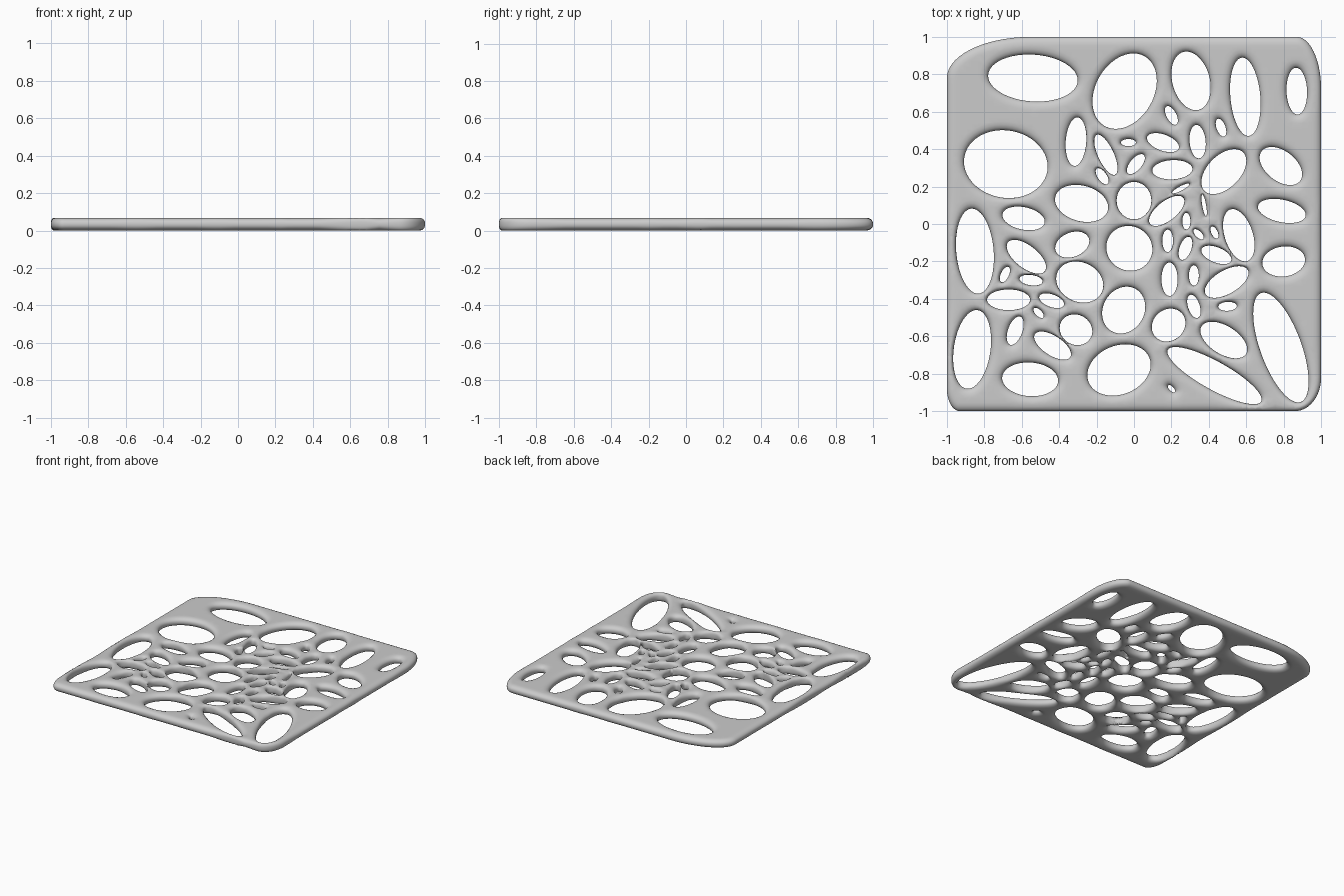
import bpy, bmesh, math
from mathutils import Vector
from mathutils.geometry import delaunay_2d_cdt

if "Cube" in bpy.data.objects:
    bpy.data.objects.remove(bpy.data.objects["Cube"])

H = 0.034          # half thickness
EDGE = 0.05        # widest edge rounding

# Wide openings: x, y, half length, half width, tilt in degrees
openings = [
    (-.54, .78, .24, .125, -4), (-.685, .32, .225, .18, -10), (-.05, .71, .215, .155, 60),
    (.305, .765, .16, .10, 105), (.595, .68, .21, .08, 95), (.87, .71, .125, .055, 92),
    (-.31, .44, .13, .055, 86), (-.28, .11, .145, .095, -15), (0, .125, .10, .093, 90),
    (-.025, -.13, .125, .118, -30), (.48, .28, .155, .105, 45), (.785, .31, .13, .08, -38),
    (.79, .07, .13, .06, -12), (.80, -.20, .115, .08, 8), (.56, -.06, .145, .075, 108),
    (-.85, -.145, .228, .10, 95), (-.865, -.67, .212, .098, 82), (-.59, .03, .115, .06, -12),
    (-.33, -.11, .095, .065, 22), (-.29, -.31, .13, .105, -25), (-.055, -.46, .13, .11, 60),
    (-.08, -.78, .175, .13, 22), (-.555, -.83, .15, .09, -4), (-.31, -.565, .09, .08, -30),
    (.185, -.54, .095, .083, 40), (.48, -.62, .14, .075, -32), (.43, -.81, .285, .075, -29),
    (.785, -.66, .31, .11, 110)]

# Small slots of one proportion: x, y, half length, tilt
SLOT_ASPECT = 0.48
slots = [
    (.20, .58, .055, 118), (.465, .515, .05, 110), (.34, .44, .09, 95), (.155, .435, .09, -20),
    (-.03, .435, .04, 0), (.01, .32, .065, 50), (-.15, .37, .135, 115), (-.17, .255, .05, -55),
    (.205, .29, .107, 3), (.25, .19, .075, 28), (.175, .07, .115, 38), (.375, .10, .095, 100),
    (.28, .015, .045, 90), (.345, -.055, .035, -45), (.43, -.045, .035, 115), (.18, -.09, .06, 90),
    (.275, -.13, .065, 70), (.44, -.165, .085, -22), (.19, -.295, .09, 90), (.32, -.275, .055, 90),
    (.32, -.44, .065, 108), (.50, -.44, .05, 3), (-.69, -.27, .045, 65), (-.55, -.30, .065, -8),
    (-.67, -.405, .115, 0), (-.44, -.41, .07, -20), (-.51, -.475, .035, -45), (-.635, -.57, .08, 70),
    (-.435, -.65, .115, -33), (.20, -.88, .025, -45), (.495, -.31, .13, 30), (-.575, -.175, .125, -38)]

# Corner radii (x, y) of the rim, keyed by side signs
corners = {(1, 1): (.13, .28), (-1, 1): (.45, .22), (-1, -1): (.07, .12), (1, -1): (.14, .18)}


def ellipse_dist(u, v, a, b):
    k0 = math.hypot(u / a, v / b)
    k1 = math.hypot(u / (a * a), v / (b * b)) + 1e-9
    return k0 * (k0 - 1) / k1


class Hole:
    def __init__(self, x, y, a, b, tilt):
        self.x, self.y, self.a, self.b = x, y, a, b
        self.c, self.s = math.cos(math.radians(tilt)), math.sin(math.radians(tilt))
        self.n = 48 if a > .1 else 28

    def dist(self, x, y):
        x, y = x - self.x, y - self.y
        return ellipse_dist(x * self.c + y * self.s, y * self.c - x * self.s, self.a, self.b)

    def loop(self):
        pts = []
        for i in range(self.n):
            t = math.tau * i / self.n
            u, v = self.a * math.cos(t), self.b * math.sin(t)
            pts.append((self.x + u * self.c - v * self.s, self.y + u * self.s + v * self.c))
        return pts


class Rim:
    def dist(self, x, y):
        rx, ry = corners[(1 if x > 0 else -1, 1 if y > 0 else -1)]
        u, v = abs(x) - 1 + rx, abs(y) - 1 + ry
        if u > 0 and v > 0:
            return -ellipse_dist(u, v, rx, ry)
        return min(1 - abs(x), 1 - abs(y))

    def loop(self):
        pts = []
        for k, ((sx, sy), (rx, ry)) in enumerate(corners.items()):
            for i in range(15):
                t = math.pi / 2 * (k + i / 14)
                pts.append((sx * (1 - rx) + rx * math.cos(t), sy * (1 - ry) + ry * math.sin(t)))
        out = []
        for p, q in zip(pts, pts[1:] + pts[:1]):
            n = max(1, round(math.dist(p, q) / .035))
            out += [(p[0] + (q[0] - p[0]) * i / n, p[1] + (q[1] - p[1]) * i / n) for i in range(n)]
        return out


wide = [Hole(*o) for o in openings]
small = [Hole(x, y, a, a * SLOT_ASPECT, t) for x, y, a, t in slots]
shapes = [Rim()] + wide + small

# Slim any hole that crowds its neighbours, so a strut always remains
for h in small + wide:
    for _ in range(40):
        if all(s.dist(x, y) > .012 for x, y in h.loop() for s in shapes if s is not h):
            break
        h.a *= .98
        h.b *= .94


def nearest_two(x, y):
    d = sorted(s.dist(x, y) for s in shapes)
    return d[0], d[1]


# Flat layout: hole and rim outlines, rings following them, and a filling grid
pts, edges, owner = [], [], []
loops = [s.loop() for s in shapes]
for k, lp in enumerate(loops):
    base, n = len(pts), len(lp)
    pts += lp
    owner += [k] * n
    edges += [(base + i, base + (i + 1) % n) for i in range(n)]
e = 1e-4
for s, lp in zip(shapes, loops):
    for x, y in lp:
        gx = s.dist(x + e, y) - s.dist(x - e, y)
        gy = s.dist(x, y + e) - s.dist(x, y - e)
        g = math.hypot(gx, gy) or 1
        gap = min(o.dist(x, y) for o in shapes if o is not s)
        r = min(gap / 2, EDGE)
        for f in (.025, .1, .28, .58, .92):
            p = (x + gx / g * r * f, y + gy / g * r * f)
            if nearest_two(*p)[0] > .5 * r * f:
                pts.append(p)
for i in range(-33, 34):
    for j in range(-33, 34):
        p = (i * .03, j * .03)
        if nearest_two(*p)[0] > EDGE * .9:
            pts.append(p)

res = delaunay_2d_cdt([Vector(p) for p in pts], edges, [], 0, 1e-7)
verts, faces, orig = res[0], res[2], res[3]

# Rounded lattice: mirrored top and bottom skins meeting at the outlines
bm = bmesh.new()
top, bot, own = [], [], []
for v, o in zip(verts, orig):
    ids = [owner[i] for i in o if i < len(owner)]
    own.append(ids[0] if ids else -1)
    if ids:
        w = bm.verts.new((v.x, v.y, H))
        top.append(w)
        bot.append(w)
        continue
    d1, d2 = nearest_two(v.x, v.y)
    t = min(1, max(0, d1) / max(1e-6, min((d1 + d2) / 2, EDGE)))
    z = H * (1 - (1 - t) ** 2.3) ** (1 / 2.3)
    top.append(bm.verts.new((v.x, v.y, H + z)))
    bot.append(bm.verts.new((v.x, v.y, H - z)))
for f in faces:
    k = own[f[0]]
    if k >= 0 and all(own[i] == k for i in f):
        continue                      # void inside a hole or outside the rim
    bm.faces.new([top[i] for i in f])
    if any(own[i] < 0 for i in f):
        bm.faces.new([bot[i] for i in reversed(f)])
bmesh.ops.delete(bm, geom=[v for v in bm.verts if not v.link_faces], context='VERTS')
bmesh.ops.recalc_face_normals(bm, faces=bm.faces)
for f in bm.faces:
    f.smooth = True
me = bpy.data.meshes.new("lattice_panel")
bm.to_mesh(me)
bm.free()
panel = bpy.data.objects.new("lattice_panel", me)
bpy.context.collection.objects.link(panel)
